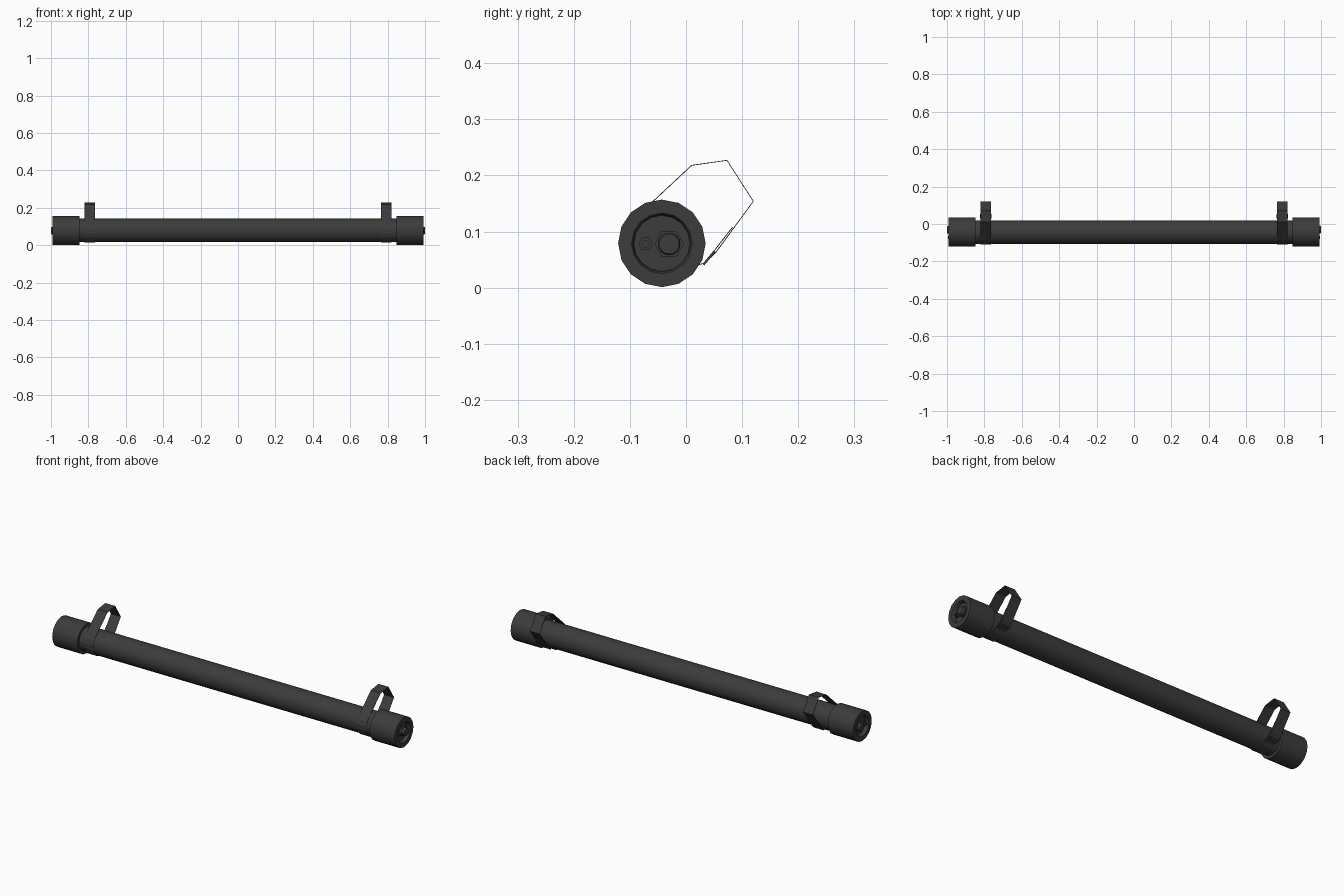
import bpy, bmesh, math
from mathutils import Matrix, Vector

if "Cube" in bpy.data.objects:
    bpy.data.objects.remove(bpy.data.objects["Cube"])

CY, CZ = -0.043, 0.079   # tube axis

dark = bpy.data.materials.new("dark_grey")
dark.diffuse_color = (0.045, 0.045, 0.045, 1)
dark.use_nodes = True
dark.node_tree.nodes["Principled BSDF"].inputs["Base Color"].default_value = dark.diffuse_color


def finish(name, bm, mirror=True, smooth=True):
    me = bpy.data.meshes.new(name)
    bm.to_mesh(me)
    bm.free()
    me.materials.append(dark)
    ob = bpy.data.objects.new(name, me)
    bpy.context.collection.objects.link(ob)
    if smooth:
        bpy.ops.object.select_all(action='DESELECT')
        bpy.context.view_layer.objects.active = ob
        ob.select_set(True)
        bpy.ops.object.shade_smooth_by_angle(angle=math.radians(35))
    if mirror:
        ob.modifiers.new("mirror", 'MIRROR')
    return ob


def lathe(name, profile, sides, y=CY, z=CZ, mirror=True, smooth=True):
    """Revolve (x, radius) points around an axis parallel to x."""
    bm = bmesh.new()
    rings = []
    for x, r in profile:
        rings.append([bm.verts.new((x, y + r * math.cos(2 * math.pi * i / sides),
                                    z + r * math.sin(2 * math.pi * i / sides)))
                      for i in range(sides)])
    for a, b in zip(rings, rings[1:]):
        for i in range(sides):
            j = (i + 1) % sides
            bm.faces.new((a[i], a[j], b[j], b[i]))
    bm.faces.new(rings[0])
    bm.faces.new(rings[-1])
    bmesh.ops.recalc_face_normals(bm, faces=bm.faces)
    return finish(name, bm, mirror, smooth)


# Long tube
lathe("tube", [(-0.9, 0.063), (0.9, 0.063)], 16, mirror=False)

# End caps with a recessed face
lathe("end_cap", [(0.848, 0.060), (0.848, 0.078), (0.993, 0.078), (0.993, 0.054),
                  (0.988, 0.051), (0.975, 0.050)], 16)

# Large hex fitting and small valve in each recess
lathe("fitting_hex", [(0.970, 0.026), (0.986, 0.026)], 6, -0.030, 0.078, smooth=False)
lathe("fitting_plug", [(0.970, 0.020), (0.997, 0.020), (1.0, 0.018)], 16, -0.030, 0.078)
lathe("valve_hex", [(0.970, 0.013), (0.983, 0.013)], 6, -0.072, 0.078, smooth=False)
lathe("valve_stem", [(0.970, 0.007), (0.995, 0.007)], 10, -0.072, 0.078)

# Strap: wraps under the tube and rises into an open loop behind it
X0, X1 = 0.764, 0.821
path = [(0.083, 0.108), (0.052, 0.068), (0.036, 0.048), (0.044, 0.054), (0.054, 0.064),
        (0.120, 0.154), (0.073, 0.227), (0.010, 0.218)]
for i in range(10):
    a = math.radians(130 + i * 190 / 9)
    path.append((CY + 0.0655 * math.cos(a), CZ + 0.0655 * math.sin(a)))
path += [(0.030, 0.043), (0.038, 0.046)]
bm = bmesh.new()
rows = [[bm.verts.new((x, y, z)) for x in (X0, X1)] for y, z in path]
for a, b in zip(rows, rows[1:]):
    bm.faces.new((a[0], a[1], b[1], b[0]))
strap = finish("strap", bm, smooth=False)
sol = strap.modifiers.new("thickness", 'SOLIDIFY')
sol.thickness = 0.0015
sol.offset = 0

# Buckle: rectangular frame lying along the strap
bm = bmesh.new()
tilt = Matrix.Rotation(math.radians(50), 4, 'X')
mid = Vector(((X0 + X1) / 2, 0.041, 0.053))
half = (X1 - X0) / 2
bars = [((0, -0.013, 0), (2 * half + 0.006, 0.005, 0.004)),
        ((0, 0.000, 0), (2 * half + 0.006, 0.004, 0.004)),
        ((0, 0.013, 0), (2 * half + 0.006, 0.005, 0.004)),
        ((-half - 0.001, 0, 0), (0.004, 0.030, 0.004)),
        ((half + 0.001, 0, 0), (0.004, 0.030, 0.004))]
for pos, size in bars:
    m = Matrix.Translation(mid) @ tilt @ Matrix.Translation(pos) @ Matrix.Diagonal((*size, 1))
    bmesh.ops.create_cube(bm, size=1, matrix=m)
finish("buckle", bm, smooth=False)
